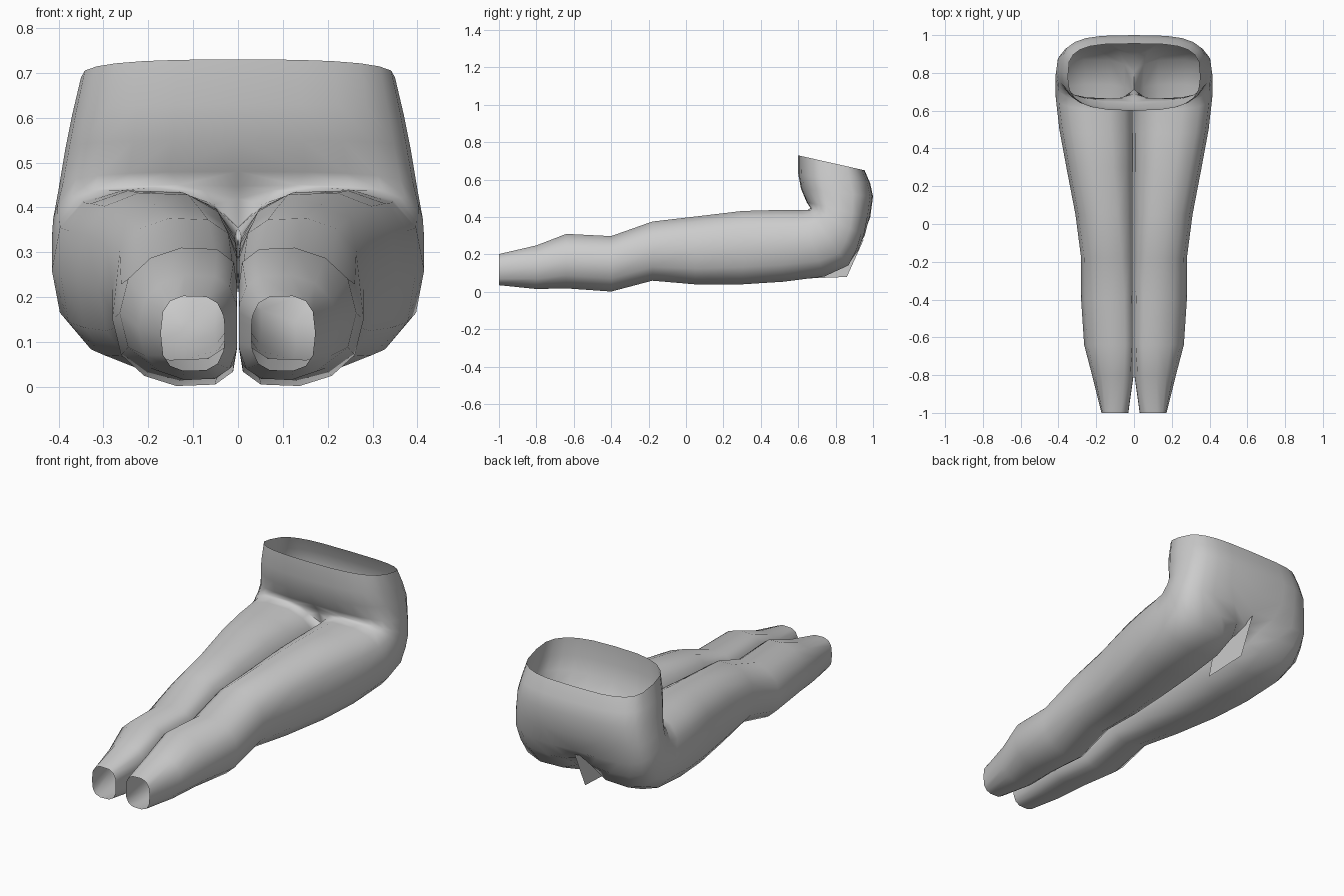
import bpy, bmesh, math

cube = bpy.data.objects.get("Cube")
if cube:
    bpy.data.objects.remove(cube)

cloth = bpy.data.materials.new("light grey cloth")
cloth.use_nodes = True
cloth.diffuse_color = (0.6, 0.6, 0.6, 1)
cloth.node_tree.nodes["Principled BSDF"].inputs["Base Color"].default_value = (0.6, 0.6, 0.6, 1)

OUTER, INNER = 13, 4        # points round the outside and along the inseam


def finish(name, bm):
    mesh = bpy.data.meshes.new(name)
    bm.to_mesh(mesh)
    bm.free()
    mesh.materials.append(cloth)
    obj = bpy.data.objects.new(name, mesh)
    bpy.context.collection.objects.link(obj)
    bpy.ops.object.select_all(action='DESELECT')
    obj.select_set(True)
    bpy.context.view_layer.objects.active = obj
    bpy.ops.object.shade_smooth_by_angle(angle=math.radians(70))
    return obj


def power(v, p):
    return math.copysign(abs(v) ** p, v)


def section(bm, front, back, x0, x1, sweep, rounds, lean=0, hip=False, closed=True):
    """Half-body ring from front seam round the outside to back seam, then the inseam.
    rounds: how round the front and back halves are (1 is an ellipse, 0 a box)."""
    angles = [sweep - 2 * sweep * i / (OUTER - 1) for i in range(OUTER)]
    if closed:
        step = (360 - 2 * sweep) / (INNER + 1)
        angles += [-sweep - step * (i + 1) for i in range(INNER)]
    loop = []
    for i, deg in enumerate(angles):
        a = math.radians(deg)
        p = rounds[0] if math.sin(a) > 0 else rounds[1]
        x = (x0 + x1) / 2 + (x1 - x0) / 2 * power(math.cos(a), p) - lean * math.sin(a) ** 2
        x = max(x, 0.002)
        if hip and (i == 0 or i >= OUTER - 1):
            x = 0
        t = 0.5 - 0.5 * power(math.sin(a), p)
        y, z = (f + (b - f) * t for f, b in zip(front, back))
        loop.append(bm.verts.new((x, y, z)))
    return loop


bm = bmesh.new()

# Hips: front edge, back edge, inner x, outer x, sweep, roundness
hips = [
    ((.60, .73), (.955, .65), -.35, .35, 90, (.72, .58)),
    ((.60, .63), (.985, .58), -.37, .37, 90, (.72, .6)),
    ((.615, .55), (1.0, .51), -.385, .385, 90, (.72, .6)),
    ((.645, .48), (.985, .40), -.40, .40, 90, (.72, .62)),
    ((.665, .45), (.955, .30), -.15, .412, 108, (.72, .66)),
    ((.66, .445), (.92, .22), -.04, .415, 135, (.75, .72)),
]
loops = [section(bm, *ring, hip=True, closed=False) for ring in hips]
loops.append(section(bm, (.65, .44), (.87, .14), 0, .415, 160, (.78, .76), hip=True))

# Leg: y of top, y of bottom, top z, bottom z, inner x, outer x, lean, roundness
leg = [
    (.61, .74, .44, .08, -.003, .415, 0, .8),
    (.48, .52, .44, .052, -.003, .395, 0, .8),
    (.30, .30, .435, .038, -.003, .358, 0, .8),
    (.05, .05, .405, .038, -.003, .31, .01, .8),
    (-.18, -.18, .378, .058, -.005, .28, .02, .8),
    (-.40, -.40, .30, .0, -.008, .28, .035, .8),
    (-.64, -.64, .312, .017, -.008, .264, .035, .82),
    (-.80, -.80, .25, .014, 0, .222, .02, .8),
    (-1.0, -1.0, .203, .035, .03, .172, 0, .68),
]
for yt, yb, top, low, x0, x1, lean, p in leg:
    loops.append(section(bm, (yt, top), (yb, low), x0, x1, 160, (p, p), lean))

# Skin the rings: open strips on the hips, closed tubes on the legs
for a, b in zip(loops, loops[1:]):
    n = len(a)
    for i in range(n if n > OUTER else OUTER - 1):
        j = (i + 1) % n
        bm.faces.new((a[i], a[j], b[j], b[i]))
bmesh.ops.recalc_face_normals(bm, faces=bm.faces)

trousers = finish("trousers", bm)
mirror = trousers.modifiers.new("other half", 'MIRROR')
mirror.merge_threshold = 0.0005

# Flat seam of cloth hanging between the legs under the seat
bm = bmesh.new()
bm.faces.new([bm.verts.new((0, y, z)) for y, z in
              ((.60, .07), (.86, .08), (.95, .28), (.81, .22), (.65, .25))])
finish("seat_seam", bm)
